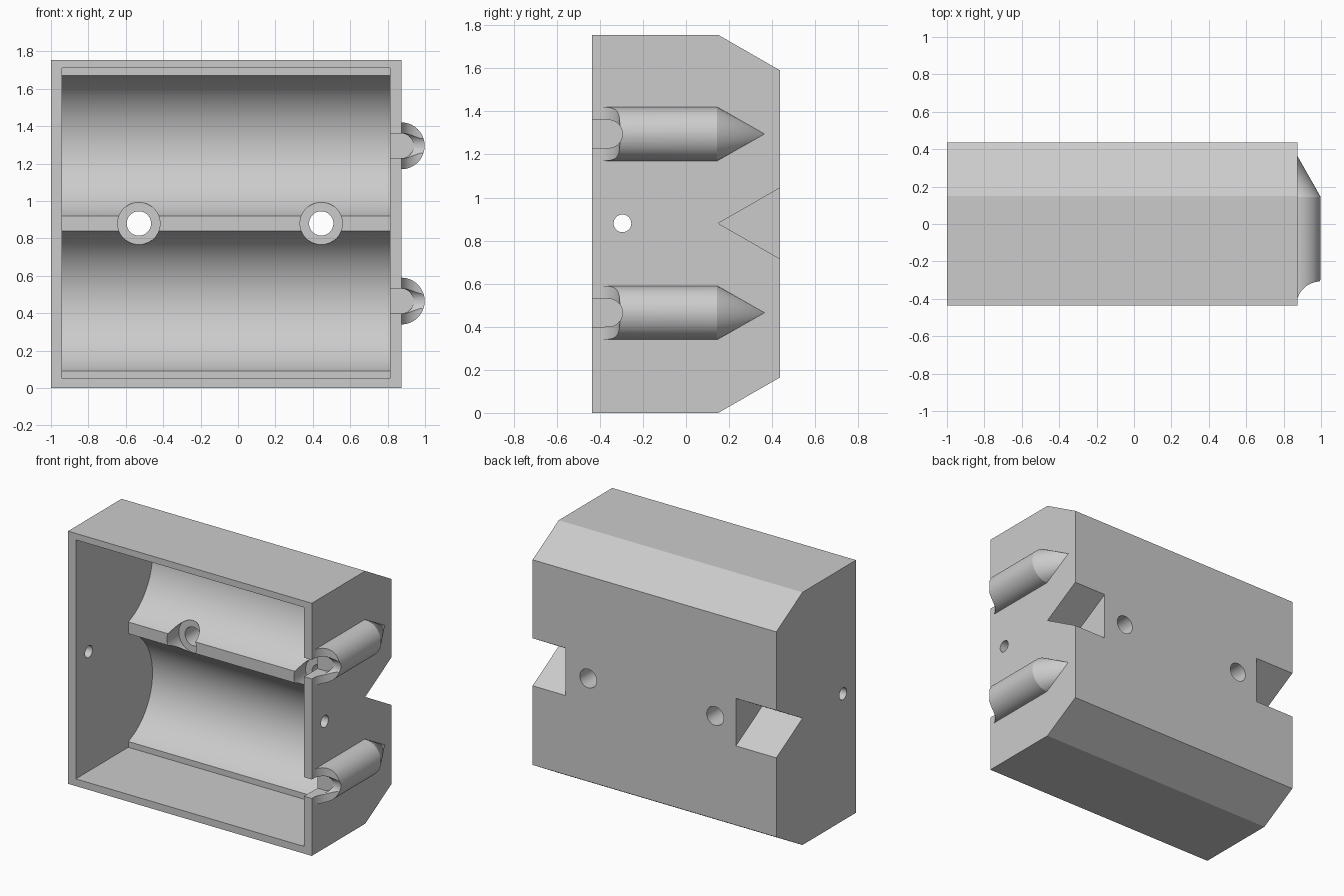
import bpy, bmesh, math

if "Cube" in bpy.data.objects:
    bpy.data.objects.remove(bpy.data.objects["Cube"], do_unlink=True)

grey = bpy.data.materials.new("light grey")
grey.use_nodes = True
grey.diffuse_color = (0.6, 0.6, 0.6, 1)
grey.node_tree.nodes["Principled BSDF"].inputs["Base Color"].default_value = (0.6, 0.6, 0.6, 1)

X0, X1 = -1.0, 0.873          # case ends
IN0, IN1 = -0.94, 0.813       # cavity ends
DEPTH, HEIGHT = 0.437, 1.755  # half depth, full height
MID = 0.88                    # height of the middle ridge
CELLS = (0.465, 1.295)        # cell axis heights


def loft(name, rings):
    """Closed solid through rings with equal point counts."""
    bm = bmesh.new()
    loops = [[bm.verts.new(p) for p in ring] for ring in rings]
    bm.faces.new(loops[0])
    bm.faces.new(loops[-1])
    n = len(loops[0])
    for a, b in zip(loops, loops[1:]):
        for i in range(n):
            j = (i + 1) % n
            bm.faces.new((a[i], a[j], b[j], b[i]))
    bmesh.ops.remove_doubles(bm, verts=bm.verts, dist=0.00001)
    bmesh.ops.recalc_face_normals(bm, faces=bm.faces)
    mesh = bpy.data.meshes.new(name)
    bm.to_mesh(mesh)
    bm.free()
    mesh.materials.append(grey)
    obj = bpy.data.objects.new(name, mesh)
    bpy.context.scene.collection.objects.link(obj)
    return obj


def along_x(name, profile, x0, x1):
    return loft(name, [[(x, y, z) for y, z in profile] for x in (x0, x1)])


def along_y(name, profile, y0, y1):
    return loft(name, [[(x, y, z) for x, z in profile] for y in (y0, y1)])


def arc(cx, cy, r, steps, a0=0.0, a1=360.0):
    """Points on an arc; a full turn leaves out the repeated end point."""
    count = steps if a1 - a0 >= 360 else steps + 1
    angles = [math.radians(a0 + (a1 - a0) * i / steps) for i in range(count)]
    return [(cx + r * math.cos(t), cy + r * math.sin(t)) for t in angles]


def cut(targets, tool):
    """Subtract the tool from every target, then discard it."""
    for obj in targets:
        mod = obj.modifiers.new("cut", 'BOOLEAN')
        mod.operation, mod.object, mod.solver = 'DIFFERENCE', tool, 'EXACT'
        bpy.context.view_layer.update()
        deps = bpy.context.evaluated_depsgraph_get()
        result = bpy.data.meshes.new_from_object(obj.evaluated_get(deps))
        obj.modifiers.clear()
        obj.data = result
    bpy.data.objects.remove(tool, do_unlink=True)


# Case with chamfered back edges
case = along_x("battery_case", [(-DEPTH, 0), (0.15, 0), (DEPTH, 0.165),
                                (DEPTH, HEIGHT - 0.165), (0.15, HEIGHT), (-DEPTH, HEIGHT)], X0, X1)

# Open front cavity with two rounded cradles
cut([case], along_x("cavity", [(-0.6, 0.05), (0.138, 0.05), (0.138, 1.71), (-0.6, 1.71)], IN0, IN1))
for z in CELLS:
    cut([case], along_x("cradle", arc(0.007, z, 0.397, 96), IN0, IN1))

# Counterbored screw holes through the back
for x in (-0.53, 0.445):
    cut([case], along_y("counterbore", arc(x, MID, 0.113, 64), -0.2, 0.268))
    cut([case], along_y("screw_hole", arc(x, MID, 0.065, 48), 0, 0.6))

# V notches at both ends of the back
wide = 0.165 / (DEPTH - 0.15) * (0.6 - 0.15)
for x0, x1 in ((-1.1, -0.69), (0.62, 1.1)):
    cut([case], along_x("notch", [(0.15, MID), (0.6, MID - wide), (0.6, MID + wide)], x0, x1))

# Small holes through both end walls
cut([case], along_x("end_hole", arc(-0.295, MID, 0.041, 40), -1.2, 1.2))

# Pointed half-round ribs on the left end, with scooped fronts and wire slots
ribs = []
for label, z in zip(("lower_rib", "upper_rib"), CELLS):
    half = [(X1 - 0.01, z - 0.125)] + arc(X1, z, 0.125, 32, -90, 90) + [(X1 - 0.01, z + 0.125)]
    rib = loft(label, [[(x, y, h) for x, h in half] for y in (-0.42, 0.145)]
               + [[(X1, 0.365, z)] * len(half)])
    scoop = arc(0.998, -DEPTH, 0.13, 64)
    cut([rib], loft("scoop", [[(x, y, h) for x, y in scoop] for h in (z - 0.2, z + 0.2)]))
    slot = [(-0.6, z - 0.065)] + arc(-0.36, z, 0.065, 16, -90, 90) + [(-0.6, z + 0.065)]
    cut([case, rib], along_x("slot", slot, 0.75, 1.1))
    channel = [(0.76, z - 0.066)] + arc(X1, z, 0.066, 24, -90, 90) + [(0.76, z + 0.066)]
    cut([case, rib], along_y("channel", channel, -0.6, -0.29))
    ribs.append(rib)

# Smooth the round surfaces, keep edges crisp
bpy.ops.object.select_all(action='DESELECT')
for obj in [case] + ribs:
    obj.select_set(True)
bpy.context.view_layer.objects.active = case
bpy.ops.object.shade_smooth_by_angle(angle=math.radians(25))
